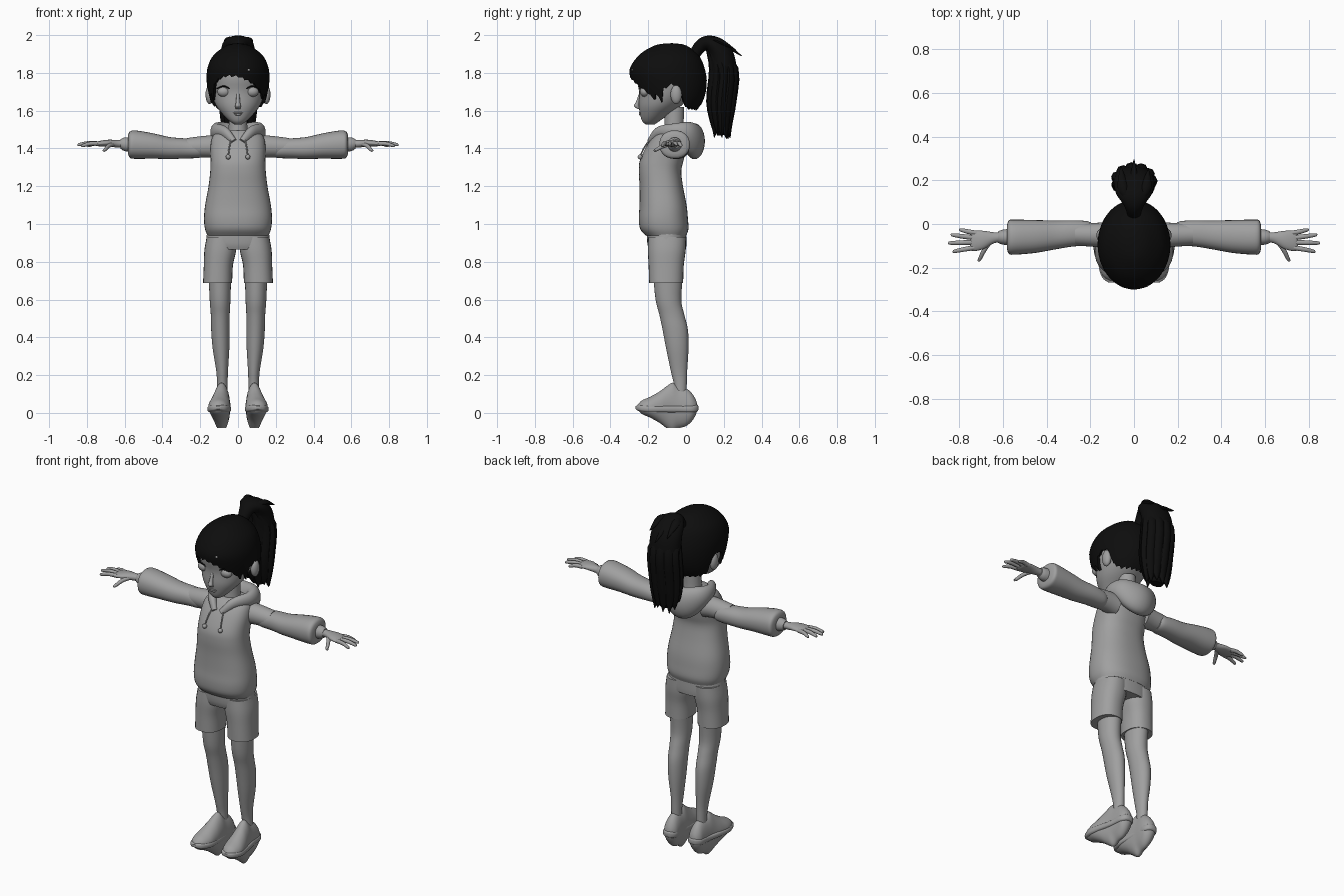
import bpy, bmesh, math, random
from mathutils import Vector

random.seed(4)


def material(name, v):
    m = bpy.data.materials.new(name)
    m.diffuse_color = (v, v, v, 1)
    return m


GREY = material("soft grey", 0.35)
BLACK = material("hair black", 0.004)
X, Y, Z = Vector((1, 0, 0)), Vector((0, 1, 0)), Vector((0, 0, 1))


def finish(name, bm, mat, mirror=False):
    bmesh.ops.recalc_face_normals(bm, faces=bm.faces[:])
    me = bpy.data.meshes.new(name)
    bm.to_mesh(me)
    bm.free()
    me.materials.append(mat)
    ob = bpy.data.objects.new(name, me)
    bpy.context.collection.objects.link(ob)
    if mirror:
        ob.modifiers.new("mirror", "MIRROR").use_mirror_merge = False
    return ob


def smooth_rows(rows, n):
    """Catmull-Rom interpolation of rows of numbers."""
    r = [rows[0]] + list(rows) + [rows[-1]]
    out = []
    for i in range(1, len(r) - 2):
        for k in range(n):
            t = k / n
            out.append([0.5 * (2 * b + (c - a) * t + (2 * a - 5 * b + 4 * c - d) * t * t
                               + (3 * b - a - 3 * c + d) * t ** 3)
                        for a, b, c, d in zip(*r[i - 1:i + 3])])
    return out + [list(rows[-1])]


def spow(v, p):
    return math.copysign(abs(v) ** (2 / p), v)


def sweep(name, rows, mat, side=X, axis=None, p=2.0, seg=28, n=4, mirror=False):
    """Skin over sections (x, y, z, radius along side, radius across)."""
    rows = smooth_rows(rows, n)
    bm = bmesh.new()
    rings = []
    for i, (x, y, z, ra, rb) in enumerate(rows):
        lo, hi = rows[max(i - 1, 0)], rows[min(i + 1, len(rows) - 1)]
        tan = axis or (Vector(hi[:3]) - Vector(lo[:3])).normalized()
        s = (side - tan * side.dot(tan)).normalized()
        u = tan.cross(s)
        ra, rb = max(ra, 0.001), max(rb, 0.001)
        ring = []
        for k in range(seg):
            a = 2 * math.pi * k / seg
            ring.append(bm.verts.new(Vector((x, y, z)) + s * ra * spow(math.cos(a), p)
                                     + u * rb * spow(math.sin(a), p)))
        rings.append(ring)
    for r0, r1 in zip(rings, rings[1:]):
        for k in range(seg):
            bm.faces.new((r0[k], r0[(k + 1) % seg], r1[(k + 1) % seg], r1[k]))
    bm.faces.new(rings[0])
    bm.faces.new(rings[-1])
    return finish(name, bm, mat, mirror)


def stack(name, rows, mat, **kw):
    """Upright body from rows (z, front y, back y, half width)."""
    return sweep(name, [(0, (f + b) / 2, z, w, (b - f) / 2) for z, f, b, w in rows], mat, axis=Z, **kw)


def ball(name, c, r, mat, mirror=False):
    bm = bmesh.new()
    bmesh.ops.create_uvsphere(bm, u_segments=20, v_segments=12, radius=1)
    bmesh.ops.scale(bm, vec=r, verts=bm.verts)
    bmesh.ops.translate(bm, vec=c, verts=bm.verts)
    return finish(name, bm, mat, mirror)


# Head and face
stack("head", [(1.528, -.215, -.165, .02), (1.545, -.232, -.14, .045), (1.58, -.243, -.09, .08),
               (1.63, -.25, -.02, .118), (1.70, -.248, .05, .143), (1.78, -.262, .08, .15),
               (1.86, -.24, .05, .13), (1.91, -.18, 0, .08)], GREY, seg=36)
stack("neck", [(1.42, -.125, 0, .06), (1.50, -.115, -.012, .05), (1.62, -.115, -.01, .047)], GREY)
sweep("nose", [(0, -.243, 1.69, .008, .006), (0, -.256, 1.645, .011, .01), (0, -.262, 1.625, .015, .015),
               (0, -.25, 1.61, .012, .008)], GREY, axis=Z, seg=14)
ball("upper_lip", (0, -.242, 1.589), (.026, .008, .005), GREY)
ball("lower_lip", (0, -.241, 1.58), (.02, .008, .006), GREY)
ball("eye", (.075, -.218, 1.70), (.035, .026, .027), GREY, True)
sweep("eyelash", [(.042, -.24, 1.715, .003, .003), (.075, -.244, 1.73, .004, .004),
                  (.112, -.217, 1.716, .003, .003)], BLACK, side=Z, seg=8, mirror=True)
ball("ear", (.15, -.052, 1.685), (.022, .03, .05), GREY, True)

# Hair cap, with a lower edge that follows the fringe, side locks, ears and nape
CAP = [(1.957, .004, -.08, -.07), (1.95, .05, -.15, -.01), (1.92, .10, -.215, .04), (1.88, .14, -.262, .077),
       (1.82, .163, -.298, .10), (1.76, .166, -.292, .11), (1.70, .161, -.272, .105),
       (1.64, .150, -.24, .085), (1.595, .135, -.22, .05)]
EDGE = [(0, 1.775), (20, 1.765), (35, 1.745), (50, 1.715), (58, 1.64), (64, 1.69), (72, 1.64), (80, 1.71),
        (95, 1.735), (106, 1.72), (114, 1.63), (130, 1.605), (180, 1.6)]


def lerp_table(table, v):
    for a, b in zip(table, table[1:]):
        if min(a[0], b[0]) <= v <= max(a[0], b[0]):
            t = (v - a[0]) / (b[0] - a[0])
            return [p + (q - p) * t for p, q in zip(a, b)]
    return list(table[-1])


cap_fine = smooth_rows(CAP, 4)


def cap_point(deg, z, shrink=1.0):
    _, w, f, b = lerp_table(cap_fine, z)
    a = math.radians(deg)
    return Vector((w * math.sin(a) * shrink, (f + b) / 2 - (b - f) / 2 * math.cos(a) * shrink, z))


bm = bmesh.new()
cols = []
for k in range(120):
    deg = -180 + 3 * k
    low = lerp_table(EDGE, abs(deg))[1] + 0.012 * (k % 4) / 3
    if abs(deg) < 54:
        low -= 0.022 * math.sin(math.radians(deg * 1.8))
    col = [cap_point(deg, 1.957 - (1.957 - low) * (j / 16) ** 1.6) for j in range(17)]
    col.append(cap_point(deg, low + .012, .86))
    cols.append([bm.verts.new(c) for c in col])
for c0, c1 in zip(cols, cols[1:] + cols[:1]):
    for j in range(17):
        bm.faces.new((c0[j], c1[j], c1[j + 1], c0[j + 1]))
bm.faces.new([c[0] for c in cols])
finish("hair_cap", bm, BLACK)
ball("hair_clip", (.055, -.283, 1.815), (.009, .006, .006), GREY)

# Ponytail: core, hanging locks and loose tufts
sweep("ponytail", [(0, .045, 1.90, .03, .03), (0, .085, 1.948, .045, .036), (0, .135, 1.953, .08, .045),
                   (0, .183, 1.90, .092, .065), (0, .197, 1.80, .094, .072), (0, .188, 1.65, .088, .072),
                   (0, .188, 1.53, .07, .05), (0, .19, 1.47, .04, .025)], BLACK)
for i in range(11):
    a = 2 * math.pi * i / 11
    dx, dy = .073 * math.cos(a), .055 * math.sin(a)
    tip = 1.445 + random.uniform(0, .06)
    sweep("ponytail_lock", [(dx * .6, .145 + dy * .5, 1.935, .015, .015), (dx, .2 + dy, 1.82, .03, .024),
                            (dx * 1.02, .187 + dy, 1.65, .03, .026), (dx * .9, .188 + dy * .7, 1.53, .026, .02),
                            (dx * .95, .19 + dy * .8, tip, .002, .002)], BLACK, seg=8, n=3)
for x, y, z in ((0, .295, 1.89), (-.05, .265, 1.92), (.055, .25, 1.93)):
    sweep("ponytail_tuft", [(x * .6, .11, 1.975, .01, .01), (x, .17, 1.97, .025, .018),
                            (x * 1.2, y, z, .002, .002)], BLACK, seg=8)

# Hooded top
stack("torso", [(.94, -.215, .002, .162), (.975, -.243, .013, .175), (1.03, -.25, .01, .18),
                (1.10, -.246, .003, .174), (1.20, -.246, -.016, .156), (1.28, -.25, -.025, .147),
                (1.34, -.243, -.012, .145), (1.42, -.205, .003, .145), (1.47, -.17, 0, .13),
                (1.495, -.145, -.01, .09)], GREY, p=2.4, seg=40)
half = [(.022, -.19, 1.435, .018, .016), (.07, -.142, 1.485, .03, .024), (.113, -.06, 1.49, .043, .03),
        (.09, .01, 1.475, .068, .045)]
sweep("hood", half + [(0, .045, 1.438, .095, .055)] + [(-r[0],) + r[1:] for r in half[::-1]],
      GREY, side=Z, n=6)
sweep("drawstring", [(.035, -.185, 1.455, .004, .004), (.045, -.218, 1.41, .004, .004),
                     (.052, -.243, 1.36, .004, .004)], GREY, seg=8, mirror=True)
ball("drawstring_bead", (.052, -.243, 1.355), (.013, .013, .013), GREY, True)

# Sleeves
sweep("shoulder", [(.10, -.05, 1.405, .06, .06), (.16, -.05, 1.41, .056, .058), (.27, -.048, 1.405, .05, .05)],
      GREY, side=Y, axis=X, mirror=True)
sweep("sleeve", [(.19, -.043, 1.39, .045, .036), (.215, -.043, 1.396, .056, .047), (.28, -.043, 1.40, .06, .053),
                 (.36, -.05, 1.402, .066, .058), (.45, -.057, 1.413, .075, .067), (.54, -.06, 1.42, .08, .075),
                 (.572, -.06, 1.42, .077, .07), (.582, -.06, 1.42, .05, .05)],
      GREY, side=Y, axis=X, p=2.2, mirror=True)

# Hands
sweep("forearm", [(.55, -.06, 1.42, .04, .04), (.60, -.06, 1.422, .034, .036), (.622, -.06, 1.424, .026, .025)],
      GREY, side=Y, axis=X, mirror=True)
sweep("palm", [(.60, -.06, 1.425, .022, .02), (.64, -.063, 1.425, .025, .02), (.69, -.073, 1.428, .042, .018),
               (.735, -.078, 1.425, .046, .014), (.75, -.078, 1.424, .038, .008)],
      GREY, side=Y, axis=X, mirror=True)
for name, (x0, y0), (x1, y1), drop in (("little_finger", (.72, -.042), (.80, -.027), .005),
                                       ("ring_finger", (.73, -.063), (.838, -.05), 0),
                                       ("middle_finger", (.735, -.084), (.85, -.087), 0),
                                       ("index_finger", (.73, -.108), (.83, -.125), .005),
                                       ("thumb", (.655, -.075), (.715, -.163), .03)):
    mx, my = (x0 + x1) / 2, (y0 + y1) / 2
    sweep(name, [(x0, y0, 1.425, .012, .012), (mx, my, 1.428 - drop / 2, .011, .011),
                 (x1 - .008, y1, 1.42 - drop, .008, .008), (x1, y1, 1.42 - drop, .002, .002)],
          GREY, side=Z, seg=10, mirror=True)

# Shorts
stack("shorts_hip", [(.865, -.195, 0, .165), (.90, -.205, .002, .17), (.98, -.21, 0, .16)], GREY, p=2.3)
sweep("shorts_leg", [(.108, -.105, .688, .077, .09), (.104, -.105, .78, .077, .093),
                     (.094, -.102, .86, .084, .1), (.088, -.1, .93, .078, .1)],
      GREY, axis=Z, p=2.3, mirror=True)

# Legs
sweep("leg", [(.096, -.095, .74, .06, .08), (.095, -.093, .60, .055, .068), (.094, -.075, .52, .05, .066),
              (.093, -.057, .44, .049, .067), (.09, -.046, .34, .044, .059), (.084, -.037, .22, .031, .043),
              (.083, -.03, .15, .028, .034), (.083, -.03, .08, .028, .032)], GREY, axis=Z, mirror=True)

# Shoes
sweep("shoe_upper", [(.105, -.258, .03, .015, .01), (.103, -.235, .03, .042, .035), (.1, -.19, .03, .058, .055),
                     (.095, -.14, .03, .056, .083), (.09, -.10, .03, .05, .113), (.087, -.07, .03, .046, .13),
                     (.085, -.04, .03, .044, .112), (.083, 0, .03, .043, .1), (.083, .03, .03, .04, .075),
                     (.083, .052, .03, .026, .04), (.083, .06, .03, .01, .012)],
      GREY, axis=Y, p=1.9, mirror=True)
sweep("shoe_sole", [(.105, -.267, .028, .012, .008), (.103, -.245, .025, .042, .017), (.1, -.19, .021, .062, .021),
                    (.095, -.12, .02, .058, .02), (.088, -.03, .02, .046, .02), (.084, .03, .021, .044, .021),
                    (.083, .058, .025, .028, .018), (.083, .066, .026, .01, .01)],
      GREY, axis=Y, p=3.5, mirror=True)

# Smooth shading with sharp rims kept
bpy.ops.object.select_all(action="SELECT")
bpy.context.view_layer.objects.active = bpy.context.selected_objects[0]
bpy.ops.object.shade_smooth_by_angle(angle=math.radians(45))
